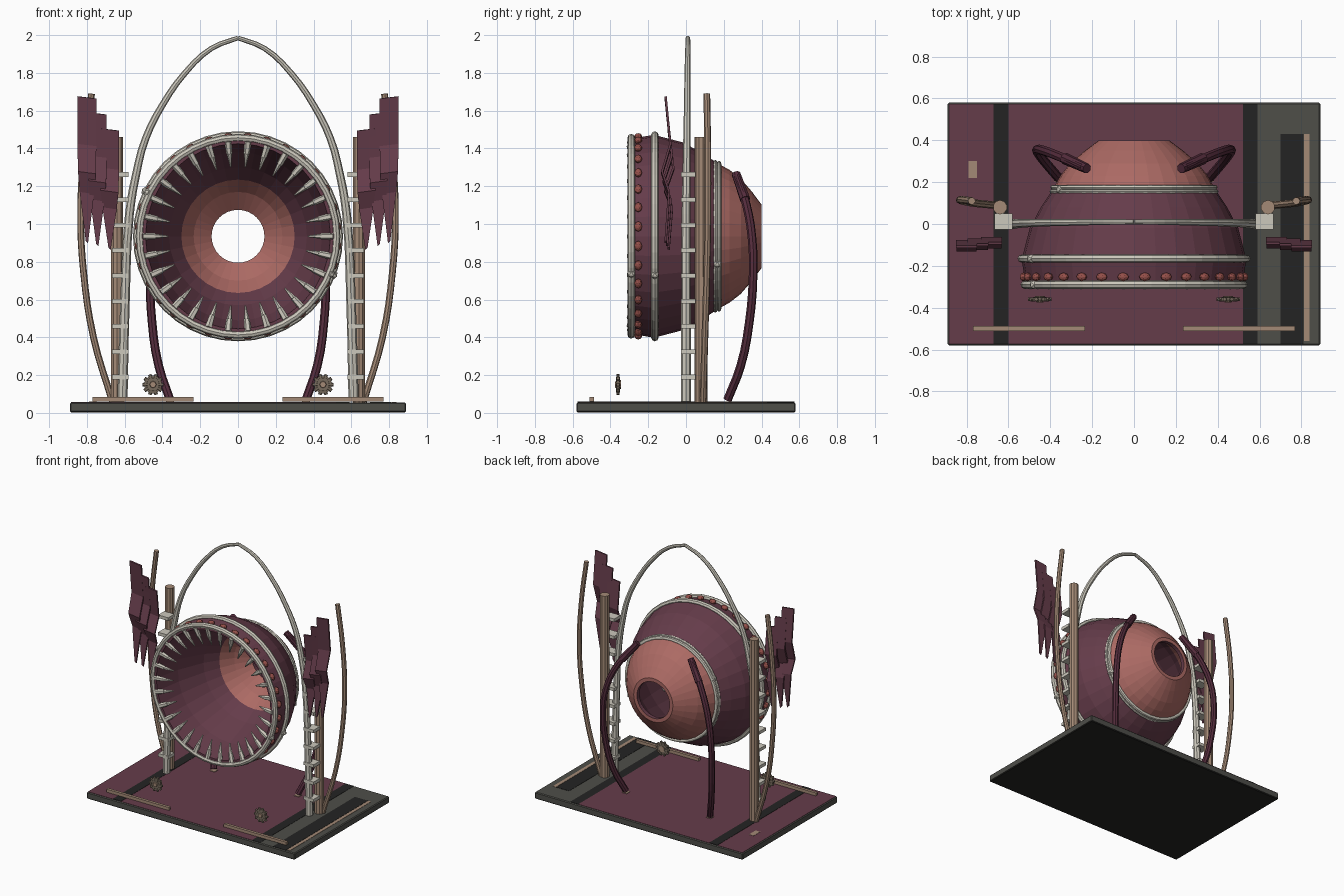
import bpy, bmesh, math
from mathutils import Vector, Matrix

if "Cube" in bpy.data.objects:
    bpy.data.objects.remove(bpy.data.objects["Cube"])


def mat(name, rgb):
    m = bpy.data.materials.new(name)
    lin = [((c / 255 + 0.055) / 1.055) ** 2.4 for c in rgb]
    m.diffuse_color = (*lin, 1)
    m.use_nodes = True
    m.node_tree.nodes["Principled BSDF"].inputs["Base Color"].default_value = m.diffuse_color
    return m


MAROON = mat("maroon", (101, 60, 74))
DARK_MAROON = mat("dark maroon", (84, 44, 60))
SALMON = mat("salmon", (172, 106, 100))
RED = mat("bead red", (150, 80, 74))
BONE = mat("bone", (204, 200, 188))
TAN = mat("tan wood", (164, 138, 118))
GREY = mat("dark grey", (78, 78, 73))
BLACK = mat("near black", (36, 36, 35))
BROWN = mat("grey brown", (118, 106, 92))
ZC = 0.935  # height of the bell axis


def finish(name, bm, *mats, smooth=False):
    me = bpy.data.meshes.new(name)
    bmesh.ops.recalc_face_normals(bm, faces=bm.faces)
    for f in bm.faces:
        f.smooth = smooth
    bm.to_mesh(me)
    bm.free()
    for m in mats:
        me.materials.append(m)
    ob = bpy.data.objects.new(name, me)
    bpy.context.collection.objects.link(ob)
    return ob


def add_box(bm, x0, x1, y0, y1, z0, z1):
    M = Matrix.Translation(((x0 + x1) / 2, (y0 + y1) / 2, (z0 + z1) / 2)) @ Matrix.Diagonal((x1 - x0, y1 - y0, z1 - z0, 1))
    return bmesh.ops.create_cube(bm, size=1, matrix=M)


def box(name, m, *dims):
    bm = bmesh.new()
    add_box(bm, *dims)
    return finish(name, bm, m)


def add_rod(bm, a, b, r1, r2, n=8):
    a, b = Vector(a), Vector(b)
    M = Matrix.Translation((a + b) / 2) @ (b - a).to_track_quat('Z', 'Y').to_matrix().to_4x4()
    bmesh.ops.create_cone(bm, cap_ends=True, segments=n, radius1=r1, radius2=r2, depth=(b - a).length, matrix=M)


def tube(name, pts, r, m, res=4, end=1.0):
    cu = bpy.data.curves.new(name, 'CURVE')
    cu.dimensions = '3D'
    cu.bevel_depth, cu.bevel_resolution, cu.use_fill_caps = r, 2, True
    sp = cu.splines.new('BEZIER')
    sp.bezier_points.add(len(pts) - 1)
    sp.resolution_u = res
    for i, (bp, p) in enumerate(zip(sp.bezier_points, pts)):
        bp.co = p
        bp.handle_left_type = bp.handle_right_type = 'AUTO'
        bp.radius = 1 + (end - 1) * i / (len(pts) - 1)
    tmp = bpy.data.objects.new(name + "_path", cu)
    bpy.context.collection.objects.link(tmp)
    me = bpy.data.meshes.new_from_object(tmp.evaluated_get(bpy.context.evaluated_depsgraph_get()))
    bpy.data.objects.remove(tmp)
    me.materials.clear()
    me.materials.append(m)
    for p in me.polygons:
        p.use_smooth = False
    ob = bpy.data.objects.new(name, me)
    bpy.context.collection.objects.link(ob)
    return ob


def revolve(name, prof, seg_mats, mats, n=32):
    """Closed profile of (y, radius) turned about the bell axis."""
    bm = bmesh.new()
    rings = [[bm.verts.new((r * math.sin(math.tau * i / n), y, ZC + r * math.cos(math.tau * i / n)))
              for i in range(n)] for y, r in prof]
    for k in range(len(rings)):
        A, B = rings[k], rings[(k + 1) % len(rings)]
        for i in range(n):
            f = bm.faces.new((A[i], A[(i + 1) % n], B[(i + 1) % n], B[i]))
            f.material_index = seg_mats[k]
    return finish(name, bm, *mats)


# base slab, black underneath
base = box("base", GREY, -0.89, 0.89, -0.58, 0.58, 0.003, 0.055)
base.data.materials.append(BLACK)
for p in base.data.polygons:
    p.material_index = 1 if p.normal.z < -0.5 else 0
bv = base.modifiers.new("edge", 'BEVEL')
bv.width, bv.segments = 0.006, 1
# painted plates on the base
T = 0.055
box("base_carpet", MAROON, -0.884, 0.52, -0.574, 0.574, T - 0.002, T + 0.002)
box("left_stripe", BLACK, -0.67, -0.60, -0.574, 0.574, T, T + 0.004)
box("inner_stripe", BLACK, 0.52, 0.59, -0.574, 0.574, T - 0.002, T + 0.002)
box("outer_stripe", BLACK, 0.70, 0.81, -0.574, 0.43, T - 0.002, T + 0.002)
box("edge_strip", TAN, 0.812, 0.838, -0.56, 0.43, T - 0.002, T + 0.002)
box("left_spot", TAN, -0.79, -0.75, 0.22, 0.30, T, T + 0.004)

# bell: maroon flared body, salmon back cone, open at both ends
outer = [(-0.30, .515), (-0.17, .537), (-0.02, .498), (0.08, .445), (0.17, .385),
         (0.23, .352), (0.29, .305), (0.35, .235), (0.40, .168)]
inner = [(0.40, .14), (0.37, .14), (0.29, .235), (0.20, .30), (0.10, .365), (-0.10, .445), (-0.30, .49)]
revolve("bell", outer + inner, [0, 0, 0, 0, 1, 1, 1, 1, 1, 0, 1, 1, 0, 0, 0, 0], [MAROON, SALMON])


# bone hoops round the bell
def hoop(name, y, R, ry, rr, m):
    k = 8
    prof = [(y + ry * math.cos(math.tau * i / k), R + rr * math.sin(math.tau * i / k)) for i in range(k)]
    revolve(name, prof, [0] * k, [m], 40)


hoop("front_hoop", -0.29, 0.522, 0.020, 0.020, BONE)
hoop("middle_hoop", -0.165, 0.536, 0.020, 0.020, BONE)
hoop("back_hoop", 0.155, 0.388, 0.012, 0.016, BONE)
hoop("back_hoop_outer", 0.175, 0.384, 0.012, 0.016, BONE)

# knots on the hoops
bm = bmesh.new()
for y, R in ((-0.29, .53), (-0.165, .545), (0.165, .39)):
    for a in (-64, 112):
        t = math.radians(a)
        bmesh.ops.create_icosphere(bm, subdivisions=1, radius=0.024,
                                   matrix=Matrix.Translation((R * math.sin(t), y, ZC + R * math.cos(t))))
finish("hoop_knots", bm, BONE)

# red beads and inward teeth
bm = bmesh.new()
for i in range(32):
    t = math.tau * (i + 0.5) / 32
    M = Matrix.Translation((0.53 * math.sin(t), -0.253, ZC + 0.53 * math.cos(t))) @ Matrix.Rotation(t, 4, 'Y') \
        @ Matrix.Diagonal((1.2, 0.9, 0.8, 1))
    bmesh.ops.create_uvsphere(bm, u_segments=8, v_segments=6, radius=0.023, matrix=M)
finish("beads", bm, RED)
bm = bmesh.new()
for i in range(30):
    t = math.tau * (i + 0.5) / 30
    P = lambda r, y: (r * math.sin(t), y, ZC + r * math.cos(t))
    add_rod(bm, P(0.505, -0.295), P(0.44, -0.285), 0.020, 0.016, 6)
    add_rod(bm, P(0.44, -0.285), P(0.37, -0.265), 0.014, 0.004, 6)
finish("teeth", bm, BONE)

for s, side in ((-1, "left"), (1, "right")):
    # upright post and outer bow
    bm = bmesh.new()
    add_rod(bm, (s * .64, .08, .055), (s * .64, .08, 1.46), .034, .034, 10)
    finish(side + "_post", bm, TAN)
    bow = [(.665, .09, .06), (.765, .10, .40), (.818, .11, .75), (.833, .115, 1.05), (.815, .115, 1.38), (.775, .11, 1.69)]
    tube(side + "_bow", [(s * x, y, z) for x, y, z in bow], .018, TAN)
    # half of the pointed arch
    arch = [(.612, 0, .06), (.598, 0, .60), (.575, 0, 1.05), (.54, .003, 1.26), (.49, .005, 1.45), (.40, .007, 1.63),
            (.28, .008, 1.80), (.14, .01, 1.93), (0, .01, 1.985)]
    tube(side + "_arch", [(s * x, y, z) for x, y, z in arch], .027, BONE, 3, .45)
    # rungs tying the arch to the post
    bm = bmesh.new()
    for k in range(9):
        z = 0.19 + 0.134 * k
        x = sorted((s * .58, s * .666))
        add_box(bm, x[0], x[1], -0.026, 0.05, z - .012, z + .012)
    finish(side + "_rungs", bm, BONE)
    # back support leg
    leg = [(.36, .22, .07), (.42, .29, .25), (.455, .335, .48), (.462, .355, .72), (.43, .35, .92), (.35, .32, 1.10), (.24, .27, 1.25)]
    tube(side + "_back_leg", [(s * x, y, z) for x, y, z in leg], .023, DARK_MAROON, 3)
    bm = bmesh.new()
    add_rod(bm, (s * .33, .313, 1.13), (s * .225, .265, 1.265), .028, .024, 8)
    finish(side + "_leg_cuff", bm, DARK_MAROON)
    box(side + "_leg_foot", TAN, s * .36 - .02, s * .36 + .02, .20, .24, T, T + .006)

    # three folded hanging banners
    for k, (xc, top, tip) in enumerate(((.80, 1.67, .905), (.745, 1.585, .89), (.68, 1.50, .87))):
        bm = bmesh.new()
        prev = None
        for t, hw, y in ((0, .05, -.10), (.33, .05, -.075), (.52, .047, -.118), (.66, .038, -.082), (1, .006, -.10)):
            z = top + (tip - top) * t
            y += (k - 1) * 0.008
            row = [bm.verts.new((s * xc + d * hw, y, z + d * s * 0.006)) for d in (-1, 1)]
            if prev:
                bm.faces.new((prev[0], prev[1], row[1], row[0]))
            prev = row
        ob = finish(f"{side}_banner_{k + 1}", bm, MAROON)
        so = ob.modifiers.new("thickness", 'SOLIDIFY')
        so.thickness, so.offset = 0.012, 0

    # floor batten and rosette near the front
    x = sorted((s * .235, s * .77))
    box(side + "_batten", TAN, x[0], x[1], -.51, -.488, .06, .083)
    bm = bmesh.new()
    c = Vector((s * .45, -.36, .15))
    add_rod(bm, c + Vector((0, -.008, 0)), c + Vector((0, .008, 0)), .048, .048, 12)
    for k in range(10):
        a = math.tau * k / 10
        d = Vector((math.cos(a), 0, math.sin(a)))
        add_rod(bm, c + d * .03, c + d * .056, .012, .009, 6)
    finish(side + "_rosette", bm, BROWN)
    bm = bmesh.new()
    add_rod(bm, c + Vector((0, .015, 0)), c + Vector((0, -.016, 0)), .024, .016, 8)
    finish(side + "_rosette_centre", bm, TAN)
